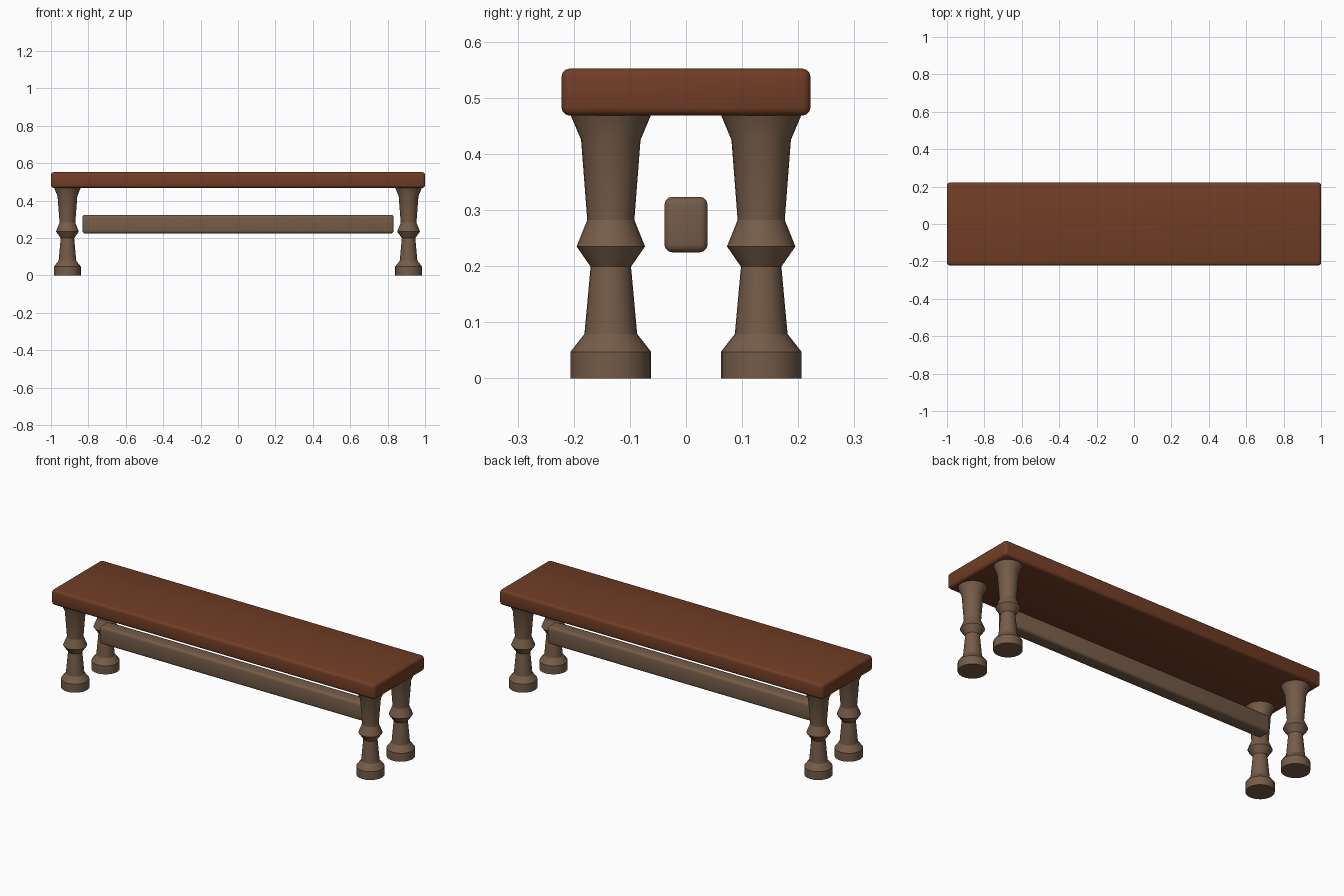
import bpy
import bmesh
from math import cos, sin, tau, radians

cube = bpy.data.objects.get("Cube")
if cube:
    bpy.data.objects.remove(cube, do_unlink=True)


def make_material(name, rgb):
    mat = bpy.data.materials.new(name)
    mat.use_nodes = True
    mat.diffuse_color = (*rgb, 1)
    mat.node_tree.nodes["Principled BSDF"].inputs["Base Color"].default_value = (*rgb, 1)
    return mat


seat_wood = make_material("reddish_brown_wood", (0.165, 0.047, 0.019))
frame_wood = make_material("dull_brown_wood", (0.178, 0.107, 0.065))


def add_object(name, bm, mat, location, angle):
    bmesh.ops.recalc_face_normals(bm, faces=bm.faces)
    mesh = bpy.data.meshes.new(name)
    bm.to_mesh(mesh)
    bm.free()
    mesh.materials.append(mat)
    obj = bpy.data.objects.new(name, mesh)
    obj.location = location
    bpy.context.collection.objects.link(obj)
    bpy.ops.object.select_all(action="DESELECT")
    obj.select_set(True)
    bpy.context.view_layer.objects.active = obj
    bpy.ops.object.shade_smooth_by_angle(angle=radians(angle))
    return obj


def rounded_board(name, size, z, mat, radius):
    bm = bmesh.new()
    bmesh.ops.create_cube(bm, size=1)
    bmesh.ops.scale(bm, vec=size, verts=bm.verts)
    bmesh.ops.bevel(bm, geom=bm.edges[:], offset=radius, segments=3,
                    profile=0.5, affect="EDGES")
    return add_object(name, bm, mat, (0, 0, z), 40)


def turned_leg(name, profile, x, y, mat, sides=24):
    bm = bmesh.new()
    rings = [[bm.verts.new((r * cos(tau * i / sides), r * sin(tau * i / sides), z))
              for i in range(sides)] for r, z in profile]
    for low, high in zip(rings, rings[1:]):
        for i in range(sides):
            j = (i + 1) % sides
            bm.faces.new((low[i], low[j], high[j], high[i]))
    bm.faces.new(rings[0])
    bm.faces.new(rings[-1])
    return add_object(name, bm, mat, (x, y, 0), 25)


# Seat plank and the stretcher bar beneath it
rounded_board("seat", (2, 0.444, 0.084), 0.51, seat_wood, 0.015)
rounded_board("stretcher_bar", (1.665, 0.077, 0.099), 0.274, frame_wood, 0.014)

# Four turned legs, radius and height from foot to seat
leg_profile = [(0.072, 0), (0.072, 0.047), (0.047, 0.079), (0.036, 0.199),
               (0.061, 0.235), (0.042, 0.282), (0.053, 0.425), (0.072, 0.47)]
for side, x in (("left", 0.912), ("right", -0.912)):
    for end, y in (("front", -0.134), ("back", 0.134)):
        turned_leg(f"{end}_{side}_leg", leg_profile, x, y, frame_wood)
